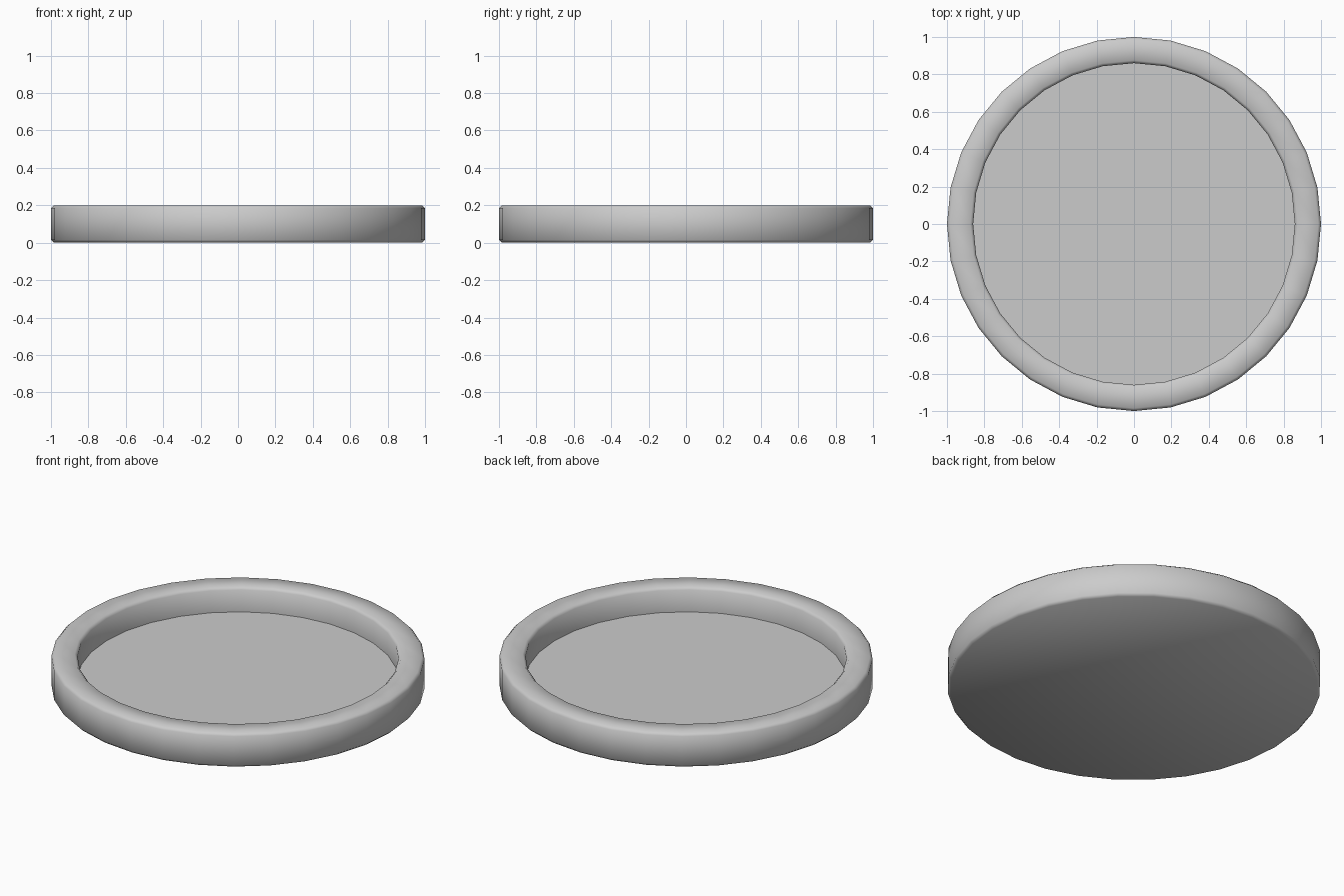
import bpy
import math

if "Cube" in bpy.data.objects:
    bpy.data.objects.remove(bpy.data.objects["Cube"])

SIDES = 32
B = 0.015  # small chamfer on the rim edges

# Cross-section of the tray: (radius, height), from underside to inner floor
profile = [
    (1 - B, 0.0), (1.0, B), (1.0, 0.2 - B), (1 - B, 0.2),
    (0.86 + B, 0.2), (0.86, 0.2 - B), (0.86, 0.055),
]


def lathe(name, profile, sides):
    """Revolve a profile about z, closing both ends with flat polygons."""
    verts, faces = [], []
    for r, z in profile:
        for i in range(sides):
            a = 2 * math.pi * i / sides
            verts.append((r * math.cos(a), r * math.sin(a), z))
    for k in range(len(profile) - 1):
        for i in range(sides):
            j = (i + 1) % sides
            lo, hi = k * sides, (k + 1) * sides
            faces.append((lo + i, lo + j, hi + j, hi + i))
    last = (len(profile) - 1) * sides
    faces.append(tuple(reversed(range(sides))))
    faces.append(tuple(range(last, last + sides)))
    mesh = bpy.data.meshes.new(name)
    mesh.from_pydata(verts, [], faces)
    mesh.update()
    obj = bpy.data.objects.new(name, mesh)
    bpy.context.collection.objects.link(obj)
    return obj


# Round shallow tray, chamfers smoothed, floor corner kept sharp
tray = lathe("round_tray", profile, SIDES)
bpy.context.view_layer.objects.active = tray
tray.select_set(True)
bpy.ops.object.shade_smooth_by_angle(angle=math.radians(50))
